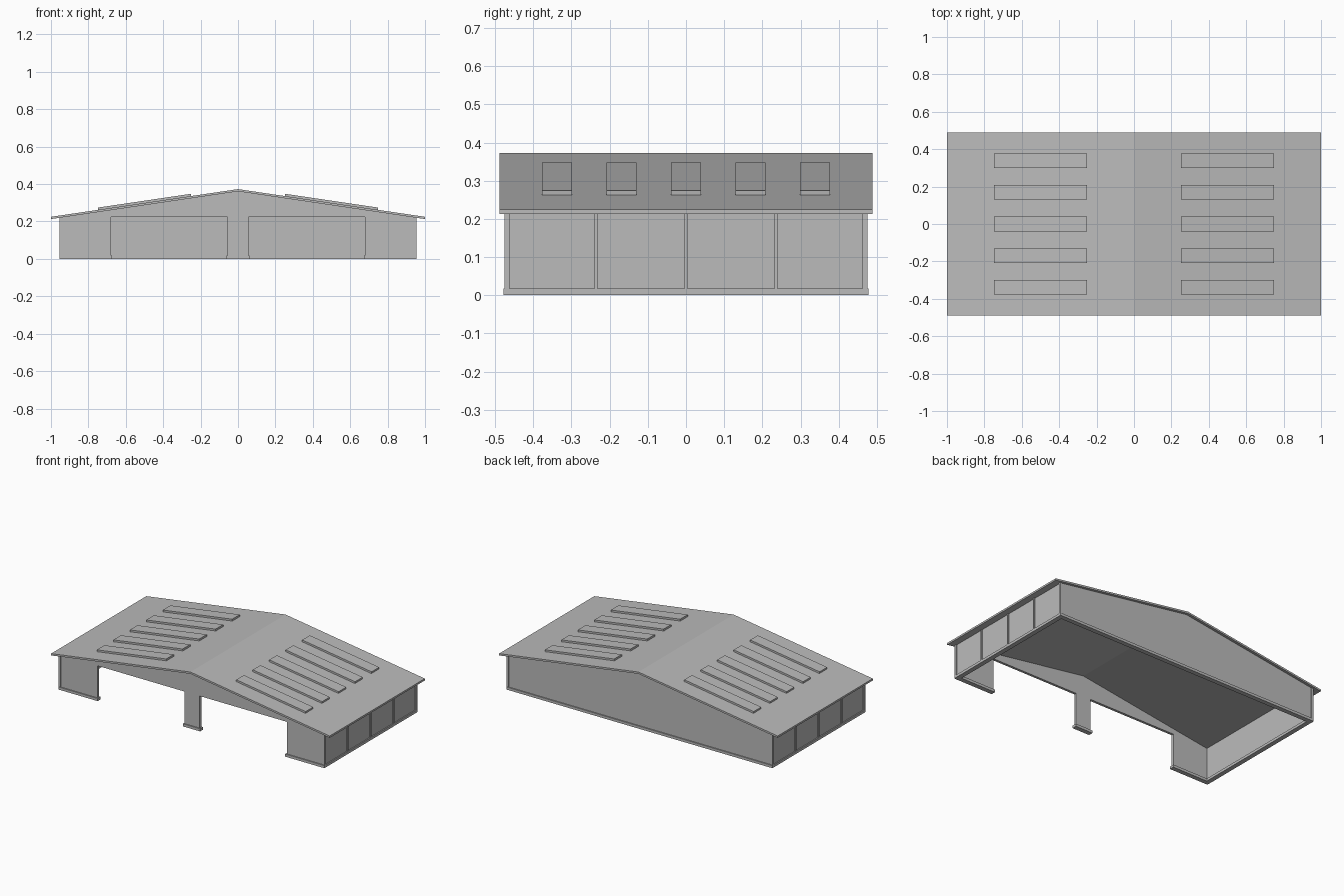
import bpy
import bmesh
import math

cube = bpy.data.objects.get("Cube")
if cube:
    bpy.data.objects.remove(cube)

# One grey for the whole building
GREY = (0.5, 0.5, 0.5, 1)
grey = bpy.data.materials.new("light_grey")
grey.use_nodes = True
grey.diffuse_color = GREY
grey.node_tree.nodes["Principled BSDF"].inputs["Base Color"].default_value = GREY

RIDGE, EAVE, THICK = 0.373, 0.225, 0.012
SLOPE = RIDGE - EAVE
WALL_X, WALL_Y, WALL_T = 0.948, 0.471, 0.016
BASE_H, LIP = 0.017, 0.007


def roof_z(x):
    return RIDGE - SLOPE * abs(x)


def prism(name, profile, y0, y1):
    """Extrude an (x, z) outline along y."""
    bm = bmesh.new()
    face = bm.faces.new([bm.verts.new((x, y0, z)) for x, z in profile])
    ext = bmesh.ops.extrude_face_region(bm, geom=[face])
    moved = [v for v in ext["geom"] if isinstance(v, bmesh.types.BMVert)]
    bmesh.ops.translate(bm, verts=moved, vec=(0, y1 - y0, 0))
    bmesh.ops.recalc_face_normals(bm, faces=bm.faces)
    mesh = bpy.data.meshes.new(name)
    bm.to_mesh(mesh)
    bm.free()
    mesh.materials.append(grey)
    obj = bpy.data.objects.new(name, mesh)
    bpy.context.collection.objects.link(obj)
    return obj


def box(name, x0, x1, y0, y1, z0, z1):
    return prism(name, [(x0, z0), (x1, z0), (x1, z1), (x0, z1)], y0, y1)


def mirrored(half):
    """Complete a right-half outline, running from bottom to ridge."""
    return half + [(-x, z) for x, z in reversed(half) if x > 0]


# Gabled roof sheet
prism("roof", [(-1, EAVE), (0, RIDGE), (1, EAVE), (1, EAVE - THICK),
               (0, RIDGE - THICK), (-1, EAVE - THICK)], -0.488, 0.488)

# Gable walls, the front one with two door openings
DOOR_IN, DOOR_OUT, DOOR_TOP = 0.055, 0.68, 0.225
gable = [(WALL_X, roof_z(WALL_X) - THICK + 0.002), (0, RIDGE - THICK + 0.002)]
doors = [(DOOR_IN, 0), (DOOR_IN, DOOR_TOP), (DOOR_OUT, DOOR_TOP), (DOOR_OUT, 0)]
prism("front_wall", mirrored(doors + [(WALL_X, 0)] + gable),
      -WALL_Y, -WALL_Y + WALL_T)
prism("back_wall", mirrored([(WALL_X, 0)] + gable), WALL_Y - WALL_T, WALL_Y)

# Base strips along the front and back
OUT_X, OUT_Y = WALL_X + LIP, WALL_Y + LIP
IN_X, IN_Y = WALL_X - WALL_T - LIP, WALL_Y - WALL_T - LIP
box("back_base", -OUT_X, OUT_X, IN_Y, OUT_Y, 0, BASE_H)
box("door_pier_base", -DOOR_IN - LIP, DOOR_IN + LIP, -OUT_Y, -IN_Y, 0, BASE_H)

RIB = 0.008
for side, s in (("left", 1), ("right", -1)):
    # Side wall, sloped along its top to meet the roof
    inner, outer = WALL_X - WALL_T, WALL_X
    prism(side + "_wall", [(s * inner, 0), (s * outer, 0),
                           (s * outer, roof_z(outer) - THICK + 0.002),
                           (s * inner, roof_z(inner) - THICK + 0.002)],
          -WALL_Y, WALL_Y)
    box(side + "_base", s * IN_X, s * OUT_X, -OUT_Y, OUT_Y, 0, BASE_H)
    box(side + "_front_base", s * (DOOR_OUT - LIP), s * OUT_X,
        -OUT_Y, -IN_Y, 0, BASE_H)

    # Ribs dividing the side wall into four bays
    rib_top = roof_z(OUT_X) - THICK + 0.001
    for i in (-1, 0, 1):
        y = i * 0.236
        box(f"{side}_rib_{i + 2}", s * (WALL_X - 0.005), s * OUT_X,
            y - RIB / 2, y + RIB / 2, 0, rib_top)

    # Corner posts
    for end, e in (("front", -1), ("back", 1)):
        box(f"{side}_{end}_post", s * (WALL_X - 0.006), s * OUT_X,
            e * (WALL_Y - 0.008), e * (WALL_Y + 0.004), 0, rib_top)

    # Raised skylights, with ends square to the roof slope
    angle = math.atan(SLOPE)
    dx, dz = THICK * math.sin(angle), THICK * math.cos(angle)
    x0, x1 = 0.25, 0.748
    outline = [(x0, roof_z(x0) - 0.002), (x1, roof_z(x1) - 0.002),
               (x1 + dx, roof_z(x1) + dz), (x0 + dx, roof_z(x0) + dz)]
    for i in range(5):
        y = (i - 2) * 0.169
        prism(f"{side}_skylight_{i + 1}", [(s * x, z) for x, z in outline],
              y - 0.039, y + 0.039)
